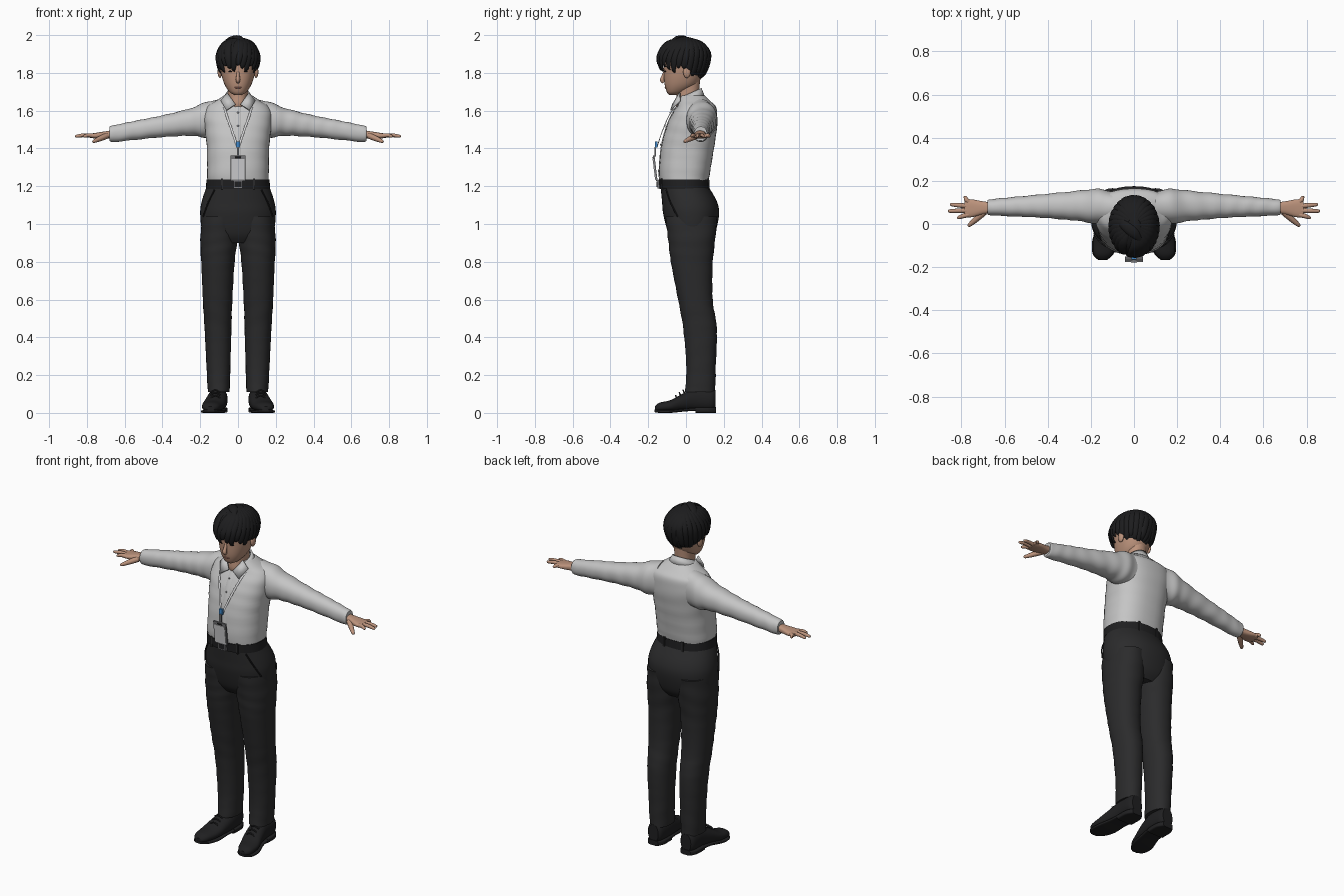
import bpy, bmesh
from math import sin, cos, pi, radians, copysign
from mathutils import Vector, Matrix

if "Cube" in bpy.data.objects:
    bpy.data.objects.remove(bpy.data.objects["Cube"], do_unlink=True)


def material(name, r, g, b):
    m = bpy.data.materials.new(name)
    m.use_nodes = True
    m.diffuse_color = (r, g, b, 1)
    bsdf = m.node_tree.nodes["Principled BSDF"]
    bsdf.inputs["Base Color"].default_value = (r, g, b, 1)
    bsdf.inputs["Roughness"].default_value = 0.8
    return m


SKIN = material("skin", .50, .29, .20)
LIPS = material("lips", .42, .18, .14)
HAIR = material("black hair", .012, .012, .013)
SHIRT = material("light grey shirt", .56, .56, .56)
CLOTH = material("charcoal cloth", .024, .024, .025)
LEATHER = material("black leather", .014, .014, .015)
CARD = material("white card", .65, .65, .66)
BLUE = material("blue clip", .05, .25, .60)
METAL = material("grey metal", .2, .2, .21)


def finish(name, bm, mat, mirror=False, angle=45):
    bmesh.ops.recalc_face_normals(bm, faces=bm.faces[:])
    mesh = bpy.data.meshes.new(name)
    bm.to_mesh(mesh)
    bm.free()
    mesh.materials.append(mat)
    mesh.shade_smooth()
    mesh.set_sharp_from_angle(angle=radians(angle))
    ob = bpy.data.objects.new(name, mesh)
    bpy.context.scene.collection.objects.link(ob)
    if mirror:
        ob.modifiers.new("mirror", 'MIRROR').use_mirror_merge = False
    return ob


def spline(rows, n):
    """Smooth curve through rows of any width."""
    rows = [Vector(r) for r in rows]
    out = []
    for i in range(len(rows) - 1):
        a, b, c, d = rows[max(i - 1, 0)], rows[i], rows[i + 1], rows[min(i + 2, len(rows) - 1)]
        for k in range(n):
            t = k / n
            out.append(b + (c - a) * t / 2 + (a * 2 - b * 5 + c * 4 - d) * t * t / 2
                       + (b * 3 - a - c * 3 + d) * t ** 3 / 2)
    return out + [rows[-1]]


def skin_rings(bm, rings):
    loops = [[bm.verts.new(p) for p in ring] for ring in rings]
    for lo, hi in zip(loops, loops[1:]):
        for j in range(len(lo)):
            k = (j + 1) % len(lo)
            bm.faces.new((lo[j], lo[k], hi[k], hi[j]))
    bm.faces.new(loops[0])
    bm.faces.new(loops[-1])


def loft(name, rows, mat, axis=2, p=2.2, fold=0, mirror=False, n=6, sides=40):
    """Rows are position along the axis, then low and high limits of the section."""
    rings = []
    for t, a0, a1, b0, b1 in spline(rows, n):
        ring = []
        for j in range(sides):
            th = 2 * pi * j / sides
            f = 1 + fold * sin(t * 75 + 2 * sin(th + t * 9))
            u = (a0 + a1) / 2 + (a1 - a0) / 2 * f * copysign(abs(cos(th)) ** (2 / p), cos(th))
            v = (b0 + b1) / 2 + (b1 - b0) / 2 * f * copysign(abs(sin(th)) ** (2 / p), sin(th))
            ring.append(((t, u, v), (u, t, v), (u, v, t))[axis])
        rings.append(ring)
    bm = bmesh.new()
    skin_rings(bm, rings)
    return finish(name, bm, mat, mirror)


def sym(rows):
    return [(z, -w, w, y0, y1) for z, w, y0, y1 in rows]


def tube(bm, rows, flat=1, center=(0, 1, 1.4), n=5, sides=10):
    """Rows are x, y, z, radius; flattened along the direction away from center."""
    pts = spline(rows, n)
    rings = []
    for i, q in enumerate(pts):
        pos = q.to_3d()
        tan = (pts[min(i + 1, len(pts) - 1)].to_3d() - pts[max(i - 1, 0)].to_3d()).normalized()
        side = tan.cross(pos - Vector(center)).normalized()
        out = side.cross(tan)
        angs = [2 * pi * j / sides for j in range(sides)]
        rings.append([pos + q[3] * (side * cos(a) + out * sin(a) * flat) for a in angs])
    skin_rings(bm, rings)


def tubes(name, paths, mat, mirror=False, **kw):
    bm = bmesh.new()
    for path in paths:
        tube(bm, path, **kw)
    return finish(name, bm, mat, mirror)


def ball(name, loc, size, mat, mirror=False):
    bm = bmesh.new()
    bmesh.ops.create_uvsphere(bm, u_segments=20, v_segments=12, radius=1,
                              matrix=Matrix.Translation(loc) @ Matrix.Diagonal((*size, 1)))
    return finish(name, bm, mat, mirror)


def box(name, loc, size, mat, tilt=0, mirror=False):
    bm = bmesh.new()
    bmesh.ops.create_cube(bm, size=1, matrix=Matrix.Translation(loc)
                          @ Matrix.Rotation(tilt, 4, 'X') @ Matrix.Diagonal((*size, 1)))
    return finish(name, bm, mat, mirror, 30)


# Shirt
torso = [(1.2, .158, -.13, .115), (1.26, .163, -.142, .125), (1.4, .165, -.132, .148),
         (1.5, .175, -.108, .163), (1.57, .18, -.08, .166), (1.62, .165, -.05, .158),
         (1.65, .12, -.04, .13), (1.68, .075, -.03, .1)]
loft("shirt_body", sym(torso), SHIRT, p=2.4, fold=.006)
loft("sleeves", [(.1, .01, .15, 1.46, 1.66), (.17, 0, .163, 1.457, 1.645), (.25, .013, .155, 1.467, 1.613),
                 (.4, .027, .14, 1.46, 1.575), (.55, .035, .126, 1.445, 1.545),
                 (.66, .04, .115, 1.434, 1.522), (.68, .045, .11, 1.44, 1.515)],
     SHIRT, axis=0, fold=.02, mirror=True, n=10)
tubes("button_placket", [[(0, y0, z, .016) for z, w, y0, y1 in torso[:6]]], SHIRT, flat=.2)
for z, w, y0, y1 in torso[1:5]:
    ball("shirt_button", (0, y0 - .004, z + .02), (.005, .003, .005), CARD)

# Collar band with a gap at the front, and its two leaves
bm = bmesh.new()
bands = []
for k, (w, d) in enumerate(((.088, .08), (.062, .062))):
    band = []
    for j in range(25):
        a = radians(-65 + 310 * j / 24)
        back = (1 + sin(a)) / 2
        z = (1.63 + .045 * back, 1.665 + .055 * back)[k]
        band.append(bm.verts.new((w * cos(a), .02 + d * sin(a), z)))
    bands.append(band)
for j in range(24):
    bm.faces.new((bands[0][j], bands[0][j + 1], bands[1][j + 1], bands[1][j]))
finish("collar_band", bm, SHIRT).modifiers.new("thickness", 'SOLIDIFY').thickness = .008
bm = bmesh.new()
leaf = [(.055, -.03, 1.692), (.012, -.066, 1.632), (.06, -.077, 1.6), (.09, -.03, 1.65)]
bm.faces.new([bm.verts.new(p) for p in leaf])
finish("collar_leaves", bm, SHIRT, True).modifiers.new("thickness", 'SOLIDIFY').thickness = .008

# Trousers and belt
loft("trouser_seat", sym([(.9, .13, -.06, .12), (.95, .185, -.093, .153), (1.05, .2, -.12, .175),
                          (1.12, .192, -.127, .163), (1.2, .165, -.135, .118)]), CLOTH)
loft("trouser_legs", [(1.04, .01, .19, -.11, .165), (.92, .004, .199, -.095, .155), (.8, .018, .195, -.08, .142),
                      (.6, .03, .186, -.042, .141), (.45, .035, .177, -.015, .163),
                      (.25, .04, .167, .002, .158), (.11, .045, .16, -.005, .155)],
     CLOTH, fold=.012, mirror=True)
loft("belt", sym([(1.185, .17, -.141, .125), (1.235, .167, -.145, .123)]), LEATHER)
box("belt_buckle", (0, -.146, 1.21), (.05, .012, .042), METAL)
box("buckle_inset", (0, -.151, 1.21), (.036, .008, .028), LEATHER)
box("front_belt_loops", (.085, -.127, 1.21), (.012, .012, .06), CLOTH, mirror=True)
box("back_belt_loops", (.06, .117, 1.21), (.012, .012, .06), CLOTH, mirror=True)
tubes("pocket_edges", [[(.125, -.105, 1.18, .004), (.155, -.085, 1.12, .004), (.185, -.045, 1.04, .004)]],
      LEATHER, mirror=True)

# Shoes
loft("shoes", [(-.165, .125, .165, .01, .035), (-.14, .1, .187, .006, .054), (-.08, .076, .19, .006, .068),
               (-.02, .062, .175, .01, .1), (.05, .055, .16, .01, .13), (.13, .06, .155, .01, .13),
               (.155, .075, .14, .02, .12)], LEATHER, axis=1, mirror=True)
loft("shoe_soles", [(-.167, .125, .165, .004, .018), (-.14, .096, .191, 0, .016), (-.08, .072, .194, 0, .016),
                    (0, .064, .17, .008, .024), (.06, .055, .162, .01, .028)],
     LEATHER, axis=1, p=4, mirror=True)
loft("shoe_heels", [(.05, .056, .162, 0, .03), (.12, .056, .16, 0, .03), (.158, .075, .14, 0, .03)],
     LEATHER, axis=1, p=5, mirror=True)
tubes("shoe_laces", [[(.095, y, z, .004), (.12, y - .005, z + .012, .004), (.145, y, z, .004)]
                     for y, z in ((-.05, .08), (-.03, .095), (-.01, .108))], CLOTH, mirror=True)

# Hands
loft("palms", [(.66, .05, .1, 1.455, 1.497), (.7, .045, .105, 1.452, 1.491), (.75, .032, .114, 1.452, 1.483),
               (.785, .031, .114, 1.457, 1.478)], SKIN, axis=0, p=2.6, mirror=True)
fingers = [[(.765, y, 1.467, .012), ((.765 + tx) / 2, (y + ty) / 2, 1.47, .0105), (tx - .008, ty, 1.465, .008),
            (tx, ty, 1.464, .003)]
           for y, tx, ty in ((.044, .82, .03), (.063, .862, .06), (.083, .853, .09), (.102, .79, .123))]
fingers.append([(.695, .055, 1.467, .016), (.73, .024, 1.452, .014), (.762, -.004, 1.438, .009),
                (.77, -.01, 1.435, .003)])
tubes("fingers", fingers, SKIN, mirror=True, center=(.7, .07, -5))

# Head and face
loft("neck", sym([(1.58, .055, -.03, .08), (1.63, .053, -.054, .075), (1.69, .052, -.05, .07),
                  (1.77, .055, -.06, .075)]), SKIN)
loft("head", sym([(1.684, .022, -.09, -.04), (1.7, .046, -.102, 0), (1.74, .072, -.113, .06),
                  (1.8, .09, -.117, .09), (1.86, .096, -.118, .1), (1.92, .088, -.1, .1),
                  (1.96, .05, -.05, .06)]), SKIN)
tubes("nose", [[(0, -.11, 1.81, .007), (0, -.12, 1.785, .009), (0, -.126, 1.762, .012), (0, -.117, 1.75, .008)]], SKIN)
ball("ears", (.096, .005, 1.805), (.012, .02, .032), SKIN, True)
ball("eyes", (.036, -.108, 1.808), (.015, .005, .004), HAIR, True)
ball("mouth", (0, -.106, 1.722), (.02, .007, .005), LIPS)
tubes("eyebrows", [[(.016, -.116, 1.83, .003), (.036, -.111, 1.836, .004), (.056, -.1, 1.83, .002)]],
      HAIR, mirror=True)

# Hair cap: a rippled ball levelled off along the hairline
CROWN = Vector((0, -.01, 1.868))
bm = bmesh.new()
bmesh.ops.create_uvsphere(bm, u_segments=64, v_segments=40, radius=1)
for v in bm.verts:
    x, y, z = v.co
    r = .97 + .015 * sin(14 * x + 5 * y) * cos(6 * y)
    v.co = CROWN + Vector((x * .114, y * .141, z * .126)) * r
    back = min(max((v.co.y + .055) / .075, 0), 1)
    v.co.z = max(v.co.z, 1.855 - .108 * back * back)
finish("hair_cap", bm, HAIR)


# Locks sweep from the parting down to the hairline
def on_hair(az, el, r, grow=1):
    a, e = radians(az), radians(el)
    d = Vector((cos(a) * cos(e) * .112, sin(a) * cos(e) * .139, sin(e) * .122))
    return (*(CROWN + d * grow), r)


locks = []
for i in range(28):
    az = i * 360 / 28
    front = max(-sin(radians(az)), 0)
    back = max(sin(radians(az)), 0)
    tip = -24 + 10 * front - 30 * back - 9 * (i % 3)
    sweep = 22 if cos(radians(az)) > -.25 else -22
    locks.append([on_hair(az + sweep, 74, .008, .98), on_hair(az + sweep * .6, 45, .02),
                  on_hair(az + sweep * .2, 12, .019, 1.01), on_hair(az, tip * .6, .013), on_hair(az, tip, .002, .95)])
locks.append([on_hair(-60, 55, .01), on_hair(-100, 78, .024, 1.01), on_hair(170, 62, .02), on_hair(150, 30, .003)])
tubes("hair_locks", locks, HAIR, flat=.4, center=CROWN)

# Lanyard and badge
tubes("lanyard", [[(.08, .02, 1.668, .006), (.068, -.072, 1.6, .006), (.034, -.122, 1.5, .006),
                   (.004, -.152, 1.41, .006)]], CARD, mirror=True, flat=.3)
box("lanyard_clip", (0, -.158, 1.42), (.022, .012, .032), BLUE)
box("clip_strap", (0, -.164, 1.383), (.012, .008, .05), METAL)
box("badge_holder", (0, -.163, 1.295), (.082, .009, .135), METAL, .12)
box("badge_card", (0, -.167, 1.29), (.07, .007, .11), CARD, .12)
box("badge_slot", (0, -.175, 1.352), (.03, .004, .008), LEATHER, .12)
